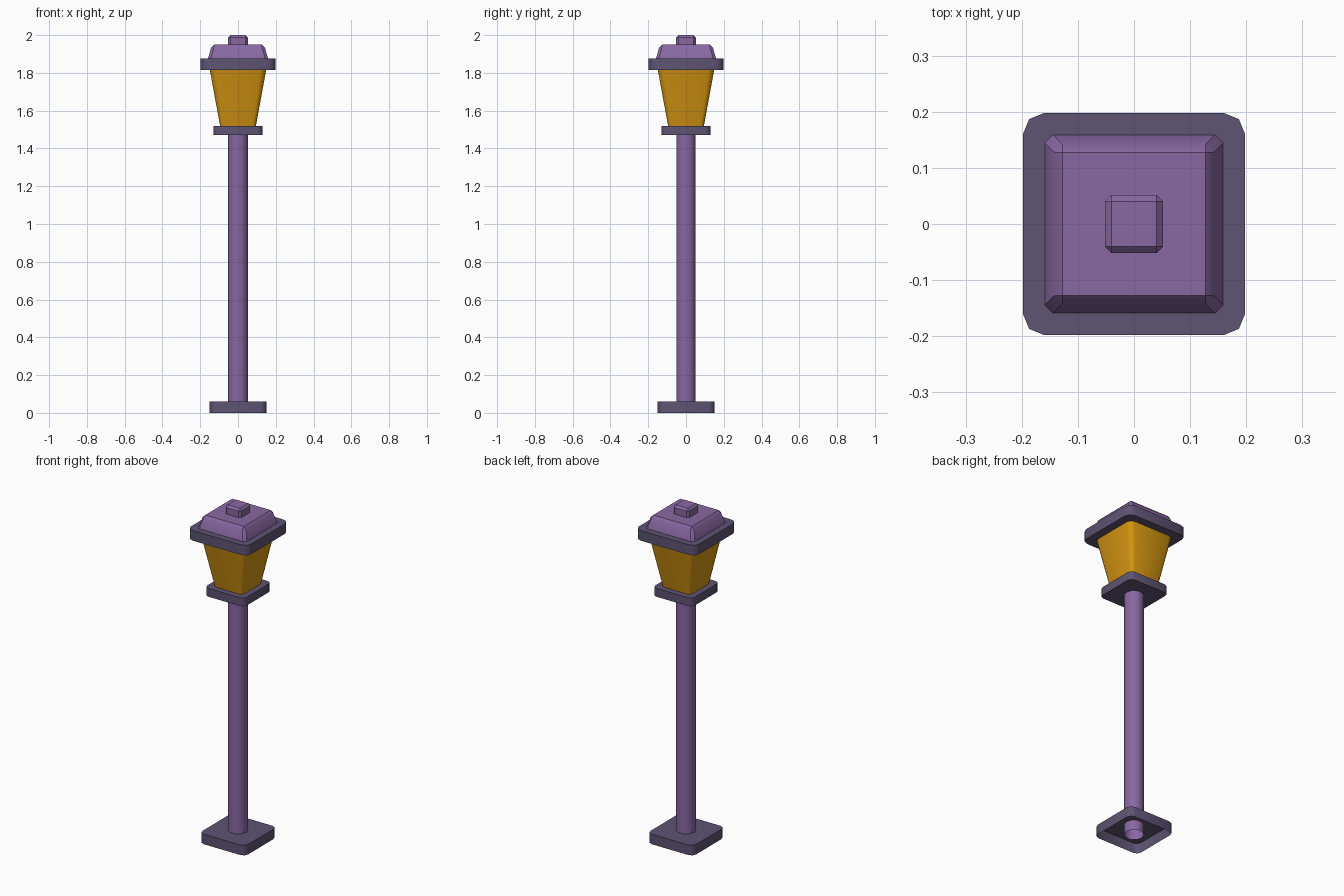
import bpy, bmesh, math

if "Cube" in bpy.data.objects:
    bpy.data.objects.remove(bpy.data.objects["Cube"])


def material(name, rgb):
    m = bpy.data.materials.new(name)
    m.diffuse_color = (*rgb, 1)
    m.use_nodes = True
    m.node_tree.nodes["Principled BSDF"].inputs["Base Color"].default_value = m.diffuse_color
    return m


PURPLE = material("purple metal", (0.246, 0.138, 0.361))
DARK = material("dark trim", (0.112, 0.087, 0.171))
AMBER = material("amber glass", (0.665, 0.305, 0.006))


def rounded_square(half, r, segs):
    """Outline of a square whose corners are rounded in segs steps."""
    pts = []
    for corner in range(4):
        mid = math.pi / 4 + corner * math.pi / 2
        cx = math.copysign(half - r, math.cos(mid))
        cy = math.copysign(half - r, math.sin(mid))
        for i in range(segs + 1):
            a = corner * math.pi / 2 + i * math.pi / 2 / segs
            pts.append((cx + r * math.cos(a), cy + r * math.sin(a)))
    return pts


def polygon(radius, n):
    return [(radius * math.cos(2 * math.pi * i / n),
             radius * math.sin(2 * math.pi * i / n)) for i in range(n)]


def loft(name, mat, rings, bottom=True, top=True, angle=30):
    """Skin (outline, z) rings that all have the same point count."""
    bm = bmesh.new()
    loops = [[bm.verts.new((x, y, z)) for x, y in outline] for outline, z in rings]
    n = len(loops[0])
    for a, b in zip(loops, loops[1:]):
        for i in range(n):
            j = (i + 1) % n
            bm.faces.new((a[i], a[j], b[j], b[i]))
    if bottom:
        bm.faces.new(loops[0][::-1])
    if top:
        bm.faces.new(loops[-1])
    bmesh.ops.remove_doubles(bm, verts=bm.verts, dist=1e-5)
    me = bpy.data.meshes.new(name)
    bm.to_mesh(me)
    bm.free()
    me.materials.append(mat)
    ob = bpy.data.objects.new(name, me)
    bpy.context.collection.objects.link(ob)
    bpy.ops.object.select_all(action='DESELECT')
    ob.select_set(True)
    bpy.context.view_layer.objects.active = ob
    bpy.ops.object.shade_smooth_by_angle(angle=math.radians(angle))
    return ob


def plate(name, half, r, z0, z1, bottom=True):
    outline = rounded_square(half, r, 2)
    loft(name, DARK, [(outline, z0), (outline, z1)], bottom=bottom, angle=50)


# Foot (hollow underneath) and open tubular post
plate("base", 0.15, 0.03, 0.0, 0.06, bottom=False)
post = polygon(0.054, 10)
loft("post", PURPLE, [(post, 0.0), (post, 1.475)], bottom=False, top=False, angle=50)

# Lantern: collar, tapered glass, eave
plate("collar", 0.13, 0.026, 1.47, 1.52)
loft("lantern_glass", AMBER, [(rounded_square(0.095, 0.019, 2), 1.52),
                              (rounded_square(0.15, 0.03, 2), 1.82)],
     bottom=False, top=False, angle=50)
plate("eave", 0.198, 0.038, 1.815, 1.875)

# Roof cap and finial with chamfered edges
loft("roof_cap", PURPLE, [(rounded_square(0.159, 0.015, 1), 1.875),
                          (rounded_square(0.143, 0.015, 1), 1.933),
                          (rounded_square(0.127, 0.0, 1), 1.949)], bottom=False)
loft("finial", PURPLE, [(rounded_square(0.052, 0.012, 1), 1.945),
                        (rounded_square(0.052, 0.012, 1), 1.988),
                        (rounded_square(0.040, 0.0, 1), 2.0)], bottom=False)
